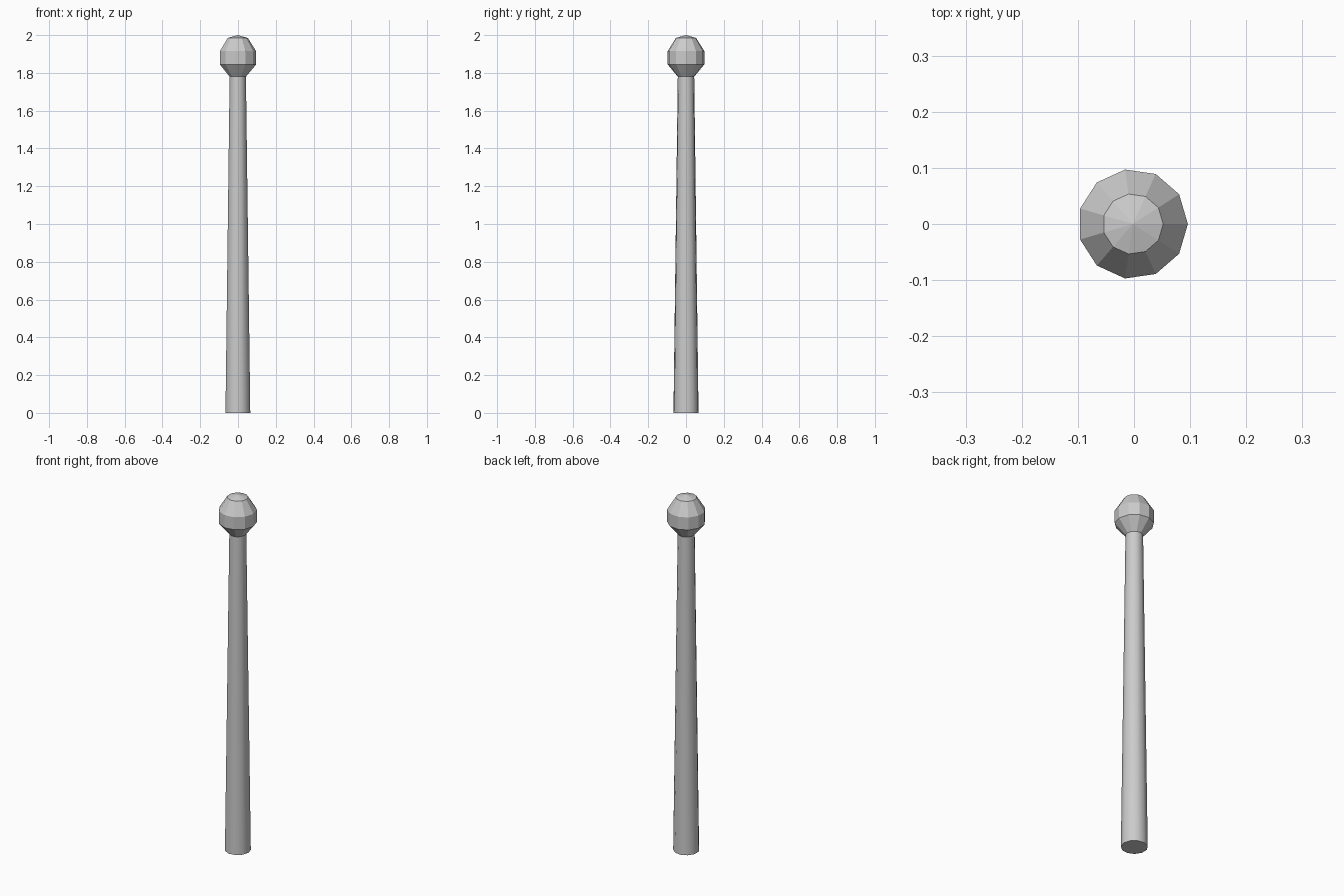
import bpy, bmesh, math

if "Cube" in bpy.data.objects:
    bpy.data.objects.remove(bpy.data.objects["Cube"])

SIDES = 11
CX = -0.002  # odd side count: shift so the bounds are centred


def lathe(name, profile):
    """Spin (radius, z) points about z; radius 0 makes a tip, open ends get capped."""
    bm = bmesh.new()
    rings = []
    for r, z in profile:
        n = 1 if r == 0 else SIDES
        rings.append([bm.verts.new((CX + r * math.cos(2 * math.pi * i / SIDES),
                                    r * math.sin(2 * math.pi * i / SIDES), z))
                      for i in range(n)])
    for a, b in zip(rings, rings[1:]):
        for i in range(SIDES):
            j = (i + 1) % SIDES
            if len(b) == 1:
                bm.faces.new((a[i], a[j], b[0]))
            else:
                bm.faces.new((a[i], a[j], b[j], b[i]))
    for ring in (rings[0], rings[-1]):
        if len(ring) > 1:
            bm.faces.new(ring)
    bmesh.ops.recalc_face_normals(bm, faces=bm.faces)
    mesh = bpy.data.meshes.new(name)
    bm.to_mesh(mesh)
    bm.free()
    obj = bpy.data.objects.new(name, mesh)
    bpy.context.collection.objects.link(obj)
    return obj


# Tapered shaft, softly shaded round its sides
shaft = lathe("shaft", [(0.067, 0), (0.044, 1.78)])
bpy.context.view_layer.objects.active = shaft
shaft.select_set(True)
bpy.ops.object.shade_smooth_by_angle(angle=math.radians(40))

# Faceted knob with a shallow pointed cap
lathe("knob", [(0.044, 1.78), (0.098, 1.845), (0.098, 1.915),
               (0.054, 1.985), (0, 2.0)])
